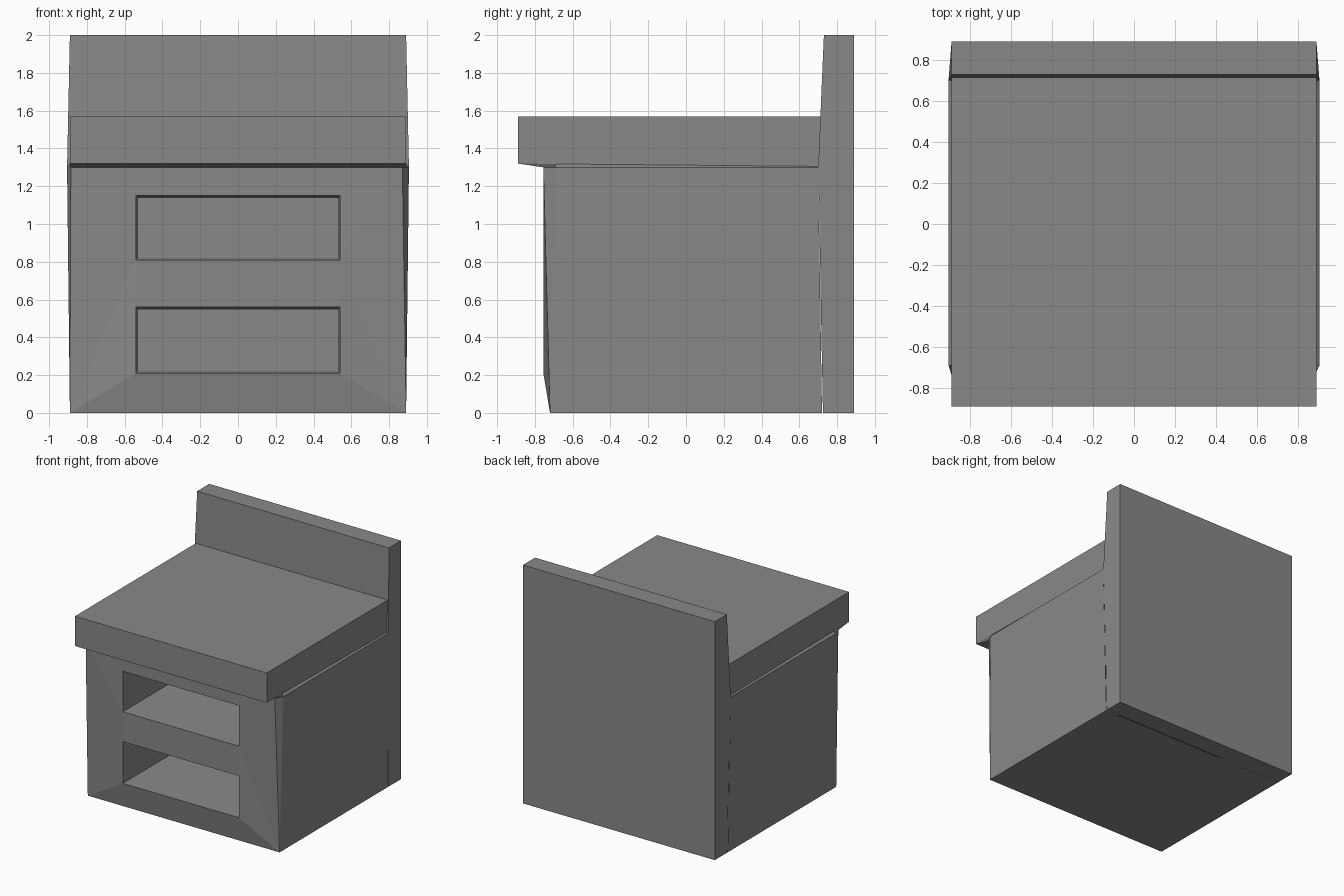
import bpy
import bmesh

cube = bpy.data.objects.get("Cube")
if cube:
    bpy.data.objects.remove(cube, do_unlink=True)

GREY = (0.25, 0.25, 0.25, 1)
mat = bpy.data.materials.new("mid grey")
mat.use_nodes = True
mat.diffuse_color = GREY
mat.node_tree.nodes["Principled BSDF"].inputs["Base Color"].default_value = GREY


def part(name, polygons, flip=False):
    """Flat-shaded object from corner loops, with shared corners welded."""
    bm = bmesh.new()
    for loop in polygons:
        bm.faces.new([bm.verts.new(p) for p in loop])
    bmesh.ops.remove_doubles(bm, verts=bm.verts, dist=0.0005)
    bmesh.ops.recalc_face_normals(bm, faces=bm.faces)
    if flip:
        bmesh.ops.reverse_faces(bm, faces=bm.faces)
    mesh = bpy.data.meshes.new(name)
    bm.to_mesh(mesh)
    bm.free()
    mesh.materials.append(mat)
    obj = bpy.data.objects.new(name, mesh)
    bpy.context.collection.objects.link(obj)
    return obj


def band(lower, upper):
    """Quads joining two rings with the same number of corners."""
    n = len(lower)
    return [(lower[i], lower[(i + 1) % n], upper[(i + 1) % n], upper[i]) for i in range(n)]


def rect(x, z0, z1, y):
    return [(-x, y, z0), (x, y, z0), (x, y, z1), (-x, y, z1)]


# Main dimensions
W, BULGE = 0.89, 0.905
FRONT, SEAM, REAR = -0.755, 0.72, 0.89
RIM, OPEN_X = 1.30, 0.54
openings = {"lower": (0.21, 0.56), "upper": (0.81, 1.15)}
levels = [z for pair in openings.values() for z in pair]

# Cabinet corners: narrow foot, slightly bulging rim with chamfered front corners
foot = [(-W, -0.72, 0), (W, -0.72, 0), (W, SEAM, 0), (-W, SEAM, 0)]
rim = [(-0.885, FRONT, RIM), (0.87, FRONT, RIM), (BULGE, -0.69, RIM),
       (BULGE, 0.70, RIM), (-BULGE, 0.70, RIM), (-BULGE, -0.69, RIM)]

# Cabinet sides, chamfers and base
cabinet = [foot, (foot[1], foot[2], rim[3], rim[2]), (foot[0], foot[3], rim[4], rim[5]),
           (foot[1], rim[2], rim[1]), (foot[0], rim[0], rim[5])]

# Cabinet front frame around the two openings
left = [(-OPEN_X, FRONT, z) for z in levels]
right = [(OPEN_X, FRONT, z) for z in levels]
cabinet += [(foot[0], foot[1], right[0], left[0]),
            (left[1], right[1], right[2], left[2]),
            (left[3], right[3], rim[1], rim[0])]
for side, low, top in ((left, foot[0], rim[0]), (right, foot[1], rim[1])):
    cabinet += [(low, side[0], side[1]), (low, side[1], side[2]),
                (low, side[2], top), (side[2], side[3], top)]
part("cabinet", cabinet)

# Tapered open compartments
for name, (z0, z1) in openings.items():
    mouth = rect(OPEN_X, z0, z1, FRONT)
    end = rect(OPEN_X - 0.01, z0 + 0.008, z1 - 0.013, 0.6)
    part(name + "_compartment", band(mouth, end) + [end], flip=True)

# Worktop with a thin sloping underside that meets the cabinet rim
edge = [(-W, -W, 1.32), (W, -W, 1.32), (W, -0.69, 1.318),
        (W, SEAM, 1.305), (-W, SEAM, 1.305), (-W, -0.69, 1.318)]
top = [(x, y, 1.57) for x, y, z in edge]
part("worktop", band(rim, edge) + band(edge, top) + [top])

# Upright back panel, thickest at the rim height
sections = []
for z, x, y in ((0.0, W, 0.725), (RIM, BULGE, 0.70), (2.0, W, 0.73)):
    sections.append([(-x, y, z), (x, y, z), (W, REAR, z), (-W, REAR, z)])
panel = [sections[0], sections[-1]]
for lower, upper in zip(sections, sections[1:]):
    panel += band(lower, upper)
part("back_panel", panel)
